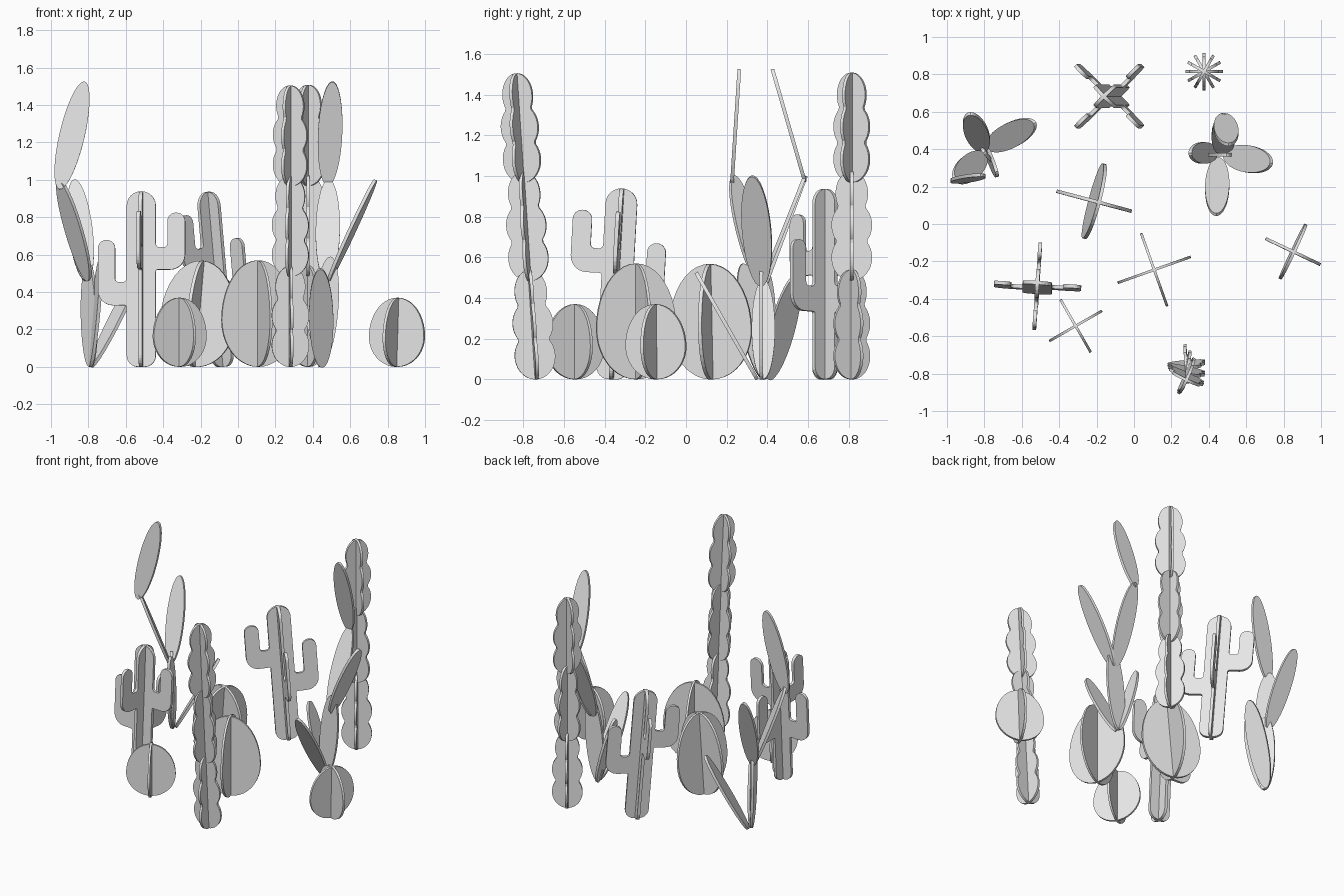
import bpy, bmesh, math
from mathutils import Vector, Matrix

if "Cube" in bpy.data.objects:
    bpy.data.objects.remove(bpy.data.objects["Cube"])

grey = bpy.data.materials.new("pale_grey")
grey.diffuse_color = (0.8, 0.8, 0.8, 1)
grey.use_nodes = True
grey.node_tree.nodes["Principled BSDF"].inputs["Base Color"].default_value = grey.diffuse_color


def plate(name, outline, thick, matrix):
    """Flat board cut from an (x, z) outline, centred on local y = 0."""
    bm = bmesh.new()
    face = bm.faces.new([bm.verts.new((x, -thick / 2, z)) for x, z in outline])
    ext = bmesh.ops.extrude_face_region(bm, geom=[face])
    verts = [g for g in ext["geom"] if isinstance(g, bmesh.types.BMVert)]
    bmesh.ops.translate(bm, verts=verts, vec=(0, thick, 0))
    bmesh.ops.recalc_face_normals(bm, faces=bm.faces)
    mesh = bpy.data.meshes.new(name)
    bm.to_mesh(mesh)
    bm.free()
    mesh.materials.append(grey)
    ob = bpy.data.objects.new(name, mesh)
    ob.matrix_world = matrix
    bpy.context.collection.objects.link(ob)


def frame(x, y, lean=(0, 0)):
    """Standing position with a lean, given as sideways travel per unit height."""
    tilt = Vector((0, 0, 1)).rotation_difference(Vector((*lean, 1)))
    return Matrix.Translation((x, y, 0)) @ tilt.to_matrix().to_4x4()


def crossed(name, outline, thick, base, yaw):
    """Two identical boards slotted together at right angles."""
    for label, a in (("a", yaw), ("b", yaw - 90)):
        plate(f"{name}_{label}", outline, thick,
              base @ Matrix.Rotation(math.radians(a), 4, 'Z'))


def egg(w, h, n=40):
    pts = []
    for i in range(n):
        t = 2 * math.pi * i / n
        s = math.sin(t)
        pts.append((w / 2 * math.cos(t), h * (0.44 + s * (0.56 if s > 0 else 0.44))))
    return pts


def rounded(corners, n=6):
    """Fillet the right-angled corners (x, z, radius)."""
    pts = []
    for i, (x, z, r) in enumerate(corners):
        p = Vector((x, z))
        u = (Vector(corners[i - 1][:2]) - p).normalized()
        v = (Vector(corners[(i + 1) % len(corners)][:2]) - p).normalized()
        for k in range(n + 1):
            a = math.pi / 2 * k / n
            q = p + r * (u + v) - r * (v * math.cos(a) + u * math.sin(a))
            pts.append((q.x, q.y))
    return pts


def scalloped():
    """Outline of three stacked bumps, the top one narrower."""
    bumps = [(0.115, 0.1, 0.115), (0.275, 0.1, 0.115), (0.43, 0.08, 0.11)]
    side = []
    for i, (c, rx, rz) in enumerate(bumps):
        for k in range(29):
            a = math.pi * (k / 28 - 0.5)
            x, z = rx * math.cos(a), c + rz * math.sin(a)
            hidden = any((x / b[1]) ** 2 + ((z - b[0]) / b[2]) ** 2 < 1
                         for j, b in enumerate(bumps) if j != i)
            if not hidden:
                side.append((max(x, 0), z))
    return side + [(-x, z) for x, z in reversed(side[1:-1])]


def pad(name, p0, p1, across, width):
    """Elliptical pad from p0 to p1, its width running along 'across'."""
    p0, p1 = Vector(p0), Vector(p1)
    up = p1 - p0
    h = up.length
    up.normalize()
    side = Vector(across)
    side = (side - up * side.dot(up)).normalized()
    nrm = up.cross(side)
    m = Matrix((side, nrm, up)).transposed().to_4x4()
    m.translation = p0
    outline = [(width / 2 * math.cos(2 * math.pi * i / 36),
                h / 2 * (1 + math.sin(2 * math.pi * i / 36))) for i in range(36)]
    plate(name, outline, 0.018, m)


# Barrel cacti
crossed("large_barrel_back", egg(0.415, 0.57), 0.018,
        frame(-0.235, 0.127, (0.085, -0.02)), -15)
crossed("large_barrel_middle", egg(0.415, 0.57), 0.014, frame(0.108, -0.245), 19.6)
crossed("small_barrel_right", egg(0.325, 0.37), 0.016,
        frame(0.845, -0.146, (0.03, -0.01)), -25.4)
crossed("small_barrel_front", egg(0.325, 0.37), 0.014, frame(-0.312, -0.545), 29.8)

# Branching cacti: trunk with one low arm and one high arm per board
branching = rounded([
    (-0.078, 0, 0.06), (0.078, 0, 0.06), (0.078, 0.52, 0.01), (0.235, 0.52, 0.08),
    (0.235, 0.825, 0.046), (0.14, 0.825, 0.046), (0.14, 0.64, 0.02), (0.078, 0.64, 0.02),
    (0.078, 0.94, 0.077), (-0.078, 0.94, 0.077), (-0.078, 0.455, 0.02), (-0.14, 0.455, 0.02),
    (-0.14, 0.68, 0.045), (-0.232, 0.68, 0.045), (-0.232, 0.33, 0.08), (-0.078, 0.33, 0.01)])
crossed("branching_cactus_back", branching, 0.02, frame(-0.08, 0.683, (-0.087, 0)), -135)
crossed("branching_cactus_front", branching, 0.02, frame(-0.517, -0.365, (0, 0.055)), -4)

# Column cacti: three scalloped segments, each turned a little
for name, base, yaws in (("column_back", frame(0.375, 0.815), (30, 0, 60)),
                         ("column_front", frame(0.28, -0.735, (0, -0.066)), (95, 78, 65))):
    for i, yaw in enumerate(yaws):
        crossed(f"{name}_segment_{i + 1}", scalloped(), 0.016,
                base @ Matrix.Translation((0, 0, 0.484 * i)), yaw)

# Right paddle cactus
X, Y = (1, 0, 0), (0, 1, 0)
pad("right_paddle_base", (0.44, 0.37, 0), (0.495, 0.37, 0.59), X, 0.135)
pad("right_paddle_front", (0.45, 0.35, 0), (0.44, 0.05, 0.525), X, 0.13)
pad("right_paddle_left", (0.44, 0.38, 0), (0.30, 0.38, 0.49), Y, 0.115)
pad("right_paddle_middle", (0.475, 0.37, 0.46), (0.485, 0.585, 1.0), X, 0.13)
pad("right_paddle_side", (0.485, 0.37, 0.46), (0.735, 0.325, 1.0), (0.2, 1, 0), 0.145)
pad("right_paddle_top", (0.48, 0.585, 0.97), (0.505, 0.425, 1.525), X, 0.13)

# Left paddle cactus
pad("left_paddle_base", (-0.79, 0.385, 0), (-0.8, 0.385, 0.55), (0.6, -0.8, 0), 0.13)
pad("left_paddle_side", (-0.785, 0.41, 0), (-0.53, 0.54, 0.51), (-0.45, 0.89, 0), 0.135)
pad("left_paddle_front", (-0.79, 0.385, 0), (-0.735, 0.28, 0.57), (0.25, -0.95, 0), 0.13)
pad("left_paddle_back", (-0.81, 0.39, 0.46), (-0.875, 0.59, 1.0), X, 0.13)
pad("left_paddle_middle", (-0.80, 0.37, 0.46), (-0.955, 0.235, 1.0), (-0.64, 0.77, 0), 0.135)
pad("left_paddle_top", (-0.955, 0.225, 0.95), (-0.82, 0.262, 1.525), X, 0.135)
